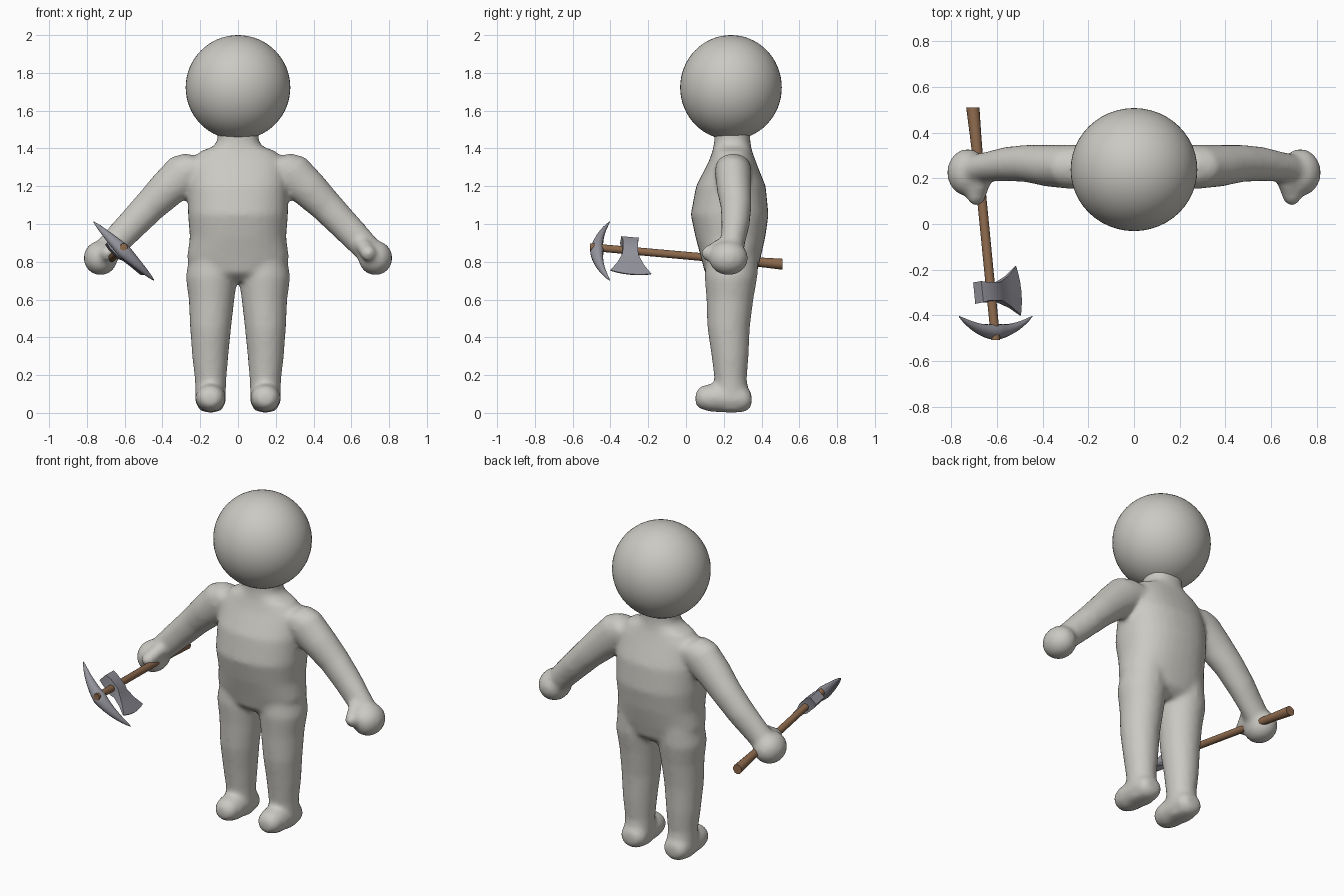
import bpy, bmesh, math
from mathutils import Vector

if "Cube" in bpy.data.objects:
    bpy.data.objects.remove(bpy.data.objects["Cube"])

X, Y, Z = Vector((1, 0, 0)), Vector((0, 1, 0)), Vector((0, 0, 1))


def material(name, rgb):
    m = bpy.data.materials.new(name)
    m.diffuse_color = (*rgb, 1)
    m.use_nodes = True
    m.node_tree.nodes["Principled BSDF"].inputs["Base Color"].default_value = m.diffuse_color
    return m


clay = material("pale clay", (0.60, 0.585, 0.545))
wood = material("brown wood", (0.27, 0.145, 0.075))
steel = material("grey steel", (0.29, 0.29, 0.33))


def ring(center, a, b, ra, rb, n=24, power=2.0):
    """Closed (super)elliptical cross-section spanned by axes a and b."""
    pts = []
    for i in range(n):
        t = 2 * math.pi * i / n
        c, s = math.cos(t), math.sin(t)
        pts.append(Vector(center)
                   + a * ra * math.copysign(abs(c) ** (2 / power), c)
                   + b * rb * math.copysign(abs(s) ** (2 / power), s))
    return pts


def loft(bm, rings):
    """Skin a list of rings and cap both ends."""
    rows = [[bm.verts.new(p) for p in r] for r in rings]
    n = len(rows[0])
    faces = [bm.faces.new(rows[0][::-1]), bm.faces.new(rows[-1])]
    for lo, hi in zip(rows, rows[1:]):
        for i in range(n):
            j = (i + 1) % n
            faces.append(bm.faces.new((lo[i], lo[j], hi[j], hi[i])))
    bmesh.ops.recalc_face_normals(bm, faces=faces)


def ellipsoid(bm, center, radii):
    made = bmesh.ops.create_uvsphere(bm, u_segments=24, v_segments=16, radius=1)
    for v in made["verts"]:
        v.co = Vector(center) + Vector([c * r for c, r in zip(v.co, radii)])


def finish(bm, name, mat, angle=None):
    mesh = bpy.data.meshes.new(name)
    bm.to_mesh(mesh)
    bm.free()
    mesh.materials.append(mat)
    ob = bpy.data.objects.new(name, mesh)
    bpy.context.collection.objects.link(ob)
    if angle is not None:
        bpy.context.view_layer.objects.active = ob
        ob.select_set(True)
        bpy.ops.object.shade_smooth_by_angle(angle=math.radians(angle))
        ob.select_set(False)
    return ob


# Body: overlapping limbs fused into one soft skin
body = bmesh.new()

# torso and neck: z, half width, front y, back y
torso = [(0.70, 0.10, 0.15, 0.33), (0.74, 0.22, 0.10, 0.375), (0.82, 0.27, 0.08, 0.395),
         (0.93, 0.255, 0.05, 0.42), (1.05, 0.265, 0.025, 0.437), (1.20, 0.265, 0.053, 0.422),
         (1.33, 0.25, 0.12, 0.37), (1.385, 0.20, 0.14, 0.35), (1.41, 0.13, 0.145, 0.345),
         (1.44, 0.11, 0.15, 0.34), (1.52, 0.11, 0.15, 0.34)]
loft(body, [ring((0, (f + b) / 2, z), X, Y, w, (b - f) / 2, 32, 2.3) for z, w, f, b in torso])

# leg: z, centre x, half width, front y, back y
leg = [(0.01, 0.145, 0.06, 0.17, 0.31), (0.08, 0.145, 0.08, 0.15, 0.335),
       (0.18, 0.145, 0.084, 0.15, 0.322), (0.30, 0.147, 0.096, 0.135, 0.332),
       (0.45, 0.145, 0.109, 0.113, 0.338), (0.60, 0.140, 0.121, 0.108, 0.357),
       (0.72, 0.140, 0.137, 0.098, 0.378), (0.85, 0.130, 0.125, 0.11, 0.38)]
# foot: y, centre z, half width, half height
foot = [(0.05, 0.075, 0.035, 0.03), (0.075, 0.08, 0.065, 0.06), (0.13, 0.08, 0.08, 0.075),
        (0.24, 0.08, 0.083, 0.08), (0.31, 0.075, 0.078, 0.072), (0.347, 0.07, 0.05, 0.04)]
# arm: x, y, z, half thickness, half depth
arm = [(0.14, 0.25, 1.30, 0.08, 0.085), (0.21, 0.25, 1.30, 0.105, 0.095),
       (0.275, 0.25, 1.27, 0.117, 0.097), (0.375, 0.255, 1.185, 0.101, 0.092),
       (0.47, 0.265, 1.092, 0.088, 0.082), (0.56, 0.262, 0.998, 0.082, 0.075),
       (0.64, 0.25, 0.915, 0.077, 0.066), (0.72, 0.235, 0.83, 0.07, 0.065)]

for side in (-1, 1):
    loft(body, [ring((side * cx, (f + b) / 2, z), X, Y, w, (b - f) / 2)
                for z, cx, w, f, b in leg])
    loft(body, [ring((side * 0.145, y, z), X, Z, w, h) for y, z, w, h in foot])
    across = Vector((side * 0.707, 0, 0.707))
    loft(body, [ring((side * x, y, z), across, Y, t, d) for x, y, z, t, d in arm])
    # hand and thumb
    ellipsoid(body, (side * 0.728, 0.225, 0.82), (0.09, 0.104, 0.092))
    for k in range(5):
        f = k / 4
        ellipsoid(body, (side * (0.665 + 0.025 * f), 0.19 - 0.068 * f, 0.885 - 0.04 * f),
                  (0.042, 0.042, 0.042))

skin = finish(body, "body", clay)
fuse = skin.modifiers.new("fuse", 'REMESH')
fuse.mode = 'VOXEL'
fuse.voxel_size = 0.014
fuse.use_smooth_shade = True
soften = skin.modifiers.new("soften", 'SMOOTH')
soften.factor = 0.5
soften.iterations = 9

# Head
bm = bmesh.new()
bmesh.ops.create_uvsphere(bm, u_segments=48, v_segments=32, radius=1)
for v in bm.verts:
    v.co = Vector((v.co.x * 0.277, 0.238 + v.co.y * 0.269, 1.723 + v.co.z * 0.277))
finish(bm, "head", clay, 60)

# Tool handle: tapers toward the front
back, front = Vector((-0.705, 0.51, 0.787)), Vector((-0.605, -0.507, 0.878))
bm = bmesh.new()
loft(bm, [ring(back.lerp(front, f), X, Z, r, r, 16)
          for f, r in [(0, 0.029), (0.12, 0.025), (0.3, 0.021), (1, 0.020)]])
finish(bm, "tool_handle", wood, 40)

# Shared tool axes: along the handle, along the blades, across the blades
along = (front - back).normalized()
blade = Vector((0.72, 0, -0.69))
blade = (blade - along * blade.dot(along)).normalized()
across = along.cross(blade)

# Pick head: crescent tapering to two points
bm = bmesh.new()
rings = []
for i in range(21):
    u = -1 + i / 10
    c = Vector((-0.605 + 0.16 * u, -0.472 + 0.068 * u * u, 0.857 - 0.155 * u))
    rings.append(ring(c, Y, across, 0.002 + 0.034 * (1 - abs(u)) ** 0.75,
                      0.002 + 0.036 * (1 - abs(u)) ** 0.75, 12))
loft(bm, rings)
finish(bm, "pick_head", steel, 50)

# Axe head: collar flaring into a thin curved edge
hub = back.lerp(front, 0.795)
sections = [(-0.077, -0.047, 0.047, 0.026, 0), (-0.045, -0.04, 0.04, 0.034, 0),
            (0.025, -0.04, 0.04, 0.034, 0), (0.05, -0.045, 0.042, 0.022, 0),
            (0.11, -0.073, 0.068, 0.012, 0.005), (0.165, -0.114, 0.104, 0.003, 0.017)]
bm = bmesh.new()
rings = []
for s, t0, t1, thick, bulge in sections:
    row = []
    for k in range(7):
        u = k / 3 - 1
        row.append(hub + blade * (s + bulge * (1 - u * u)) - along * (t0 + (t1 - t0) * k / 6) * -1)
    rings.append([p + across * thick for p in row] + [p - across * thick for p in row[::-1]])
loft(bm, rings)
finish(bm, "axe_head", steel, 35)
